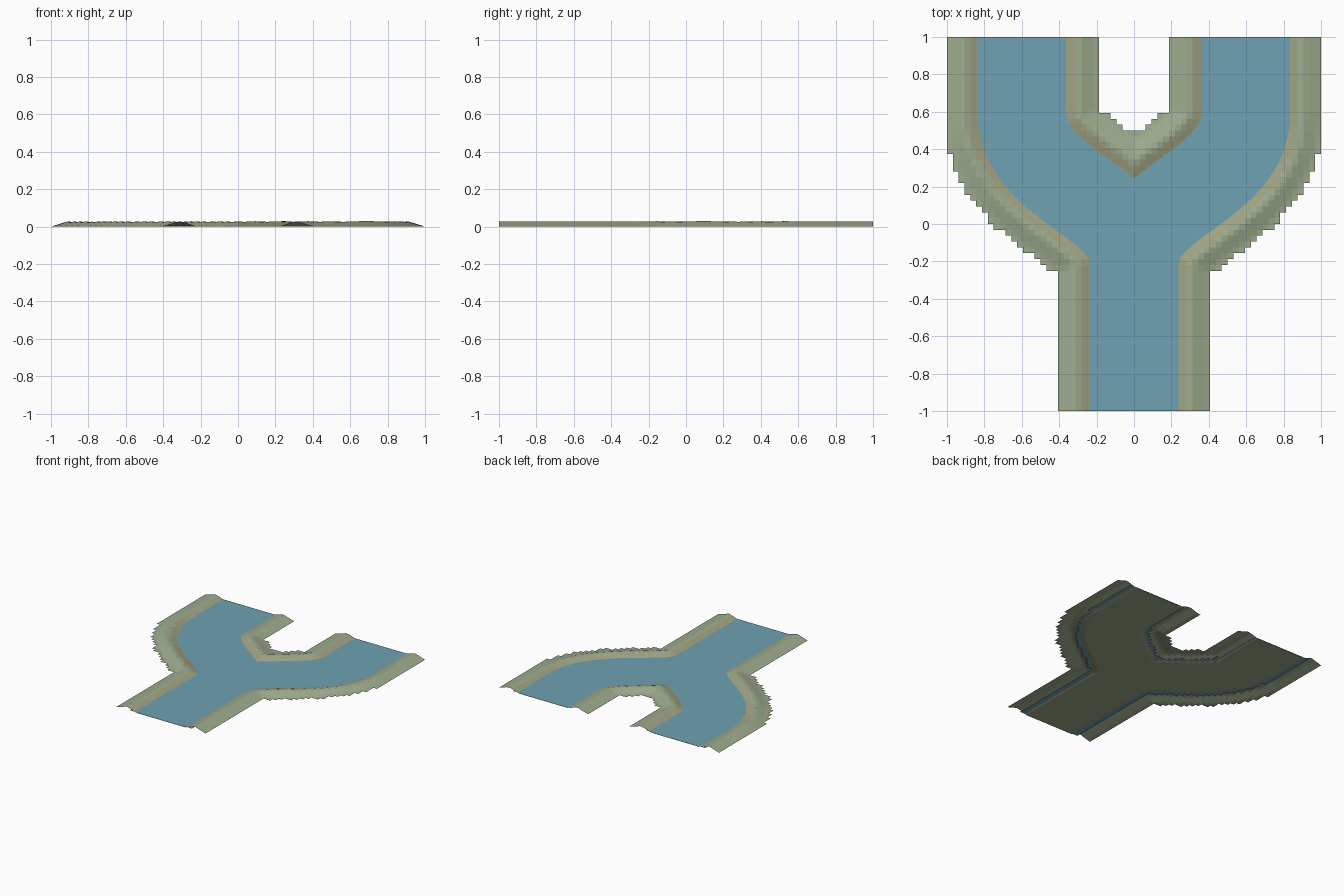
import bpy, bmesh, math
from mathutils import Vector

if "Cube" in bpy.data.objects:
    bpy.data.objects.remove(bpy.data.objects["Cube"])

N = 64                # grid cells per side
STEP = 2.0 / N
WATER_Z = 0.006


def material(name, rgb):
    m = bpy.data.materials.new(name)
    m.diffuse_color = (*rgb, 1)
    m.use_nodes = True
    m.node_tree.nodes["Principled BSDF"].inputs["Base Color"].default_value = m.diffuse_color
    return m


grass = material("bank green", (0.34, 0.41, 0.27))
mud = material("muddy green", (0.36, 0.37, 0.23))
blue = material("river blue", (0.156, 0.36, 0.445))

# Centre line of the right-hand branch: straight stem, S-bend, straight arm
bend = [Vector(p) for p in ((0, -0.2), (0, 0.13), (0.6, 0.2), (0.6, 0.6))]
path = [Vector((0, -1.5))]
for i in range(25):
    t = i / 24
    w = ((1 - t) ** 3, 3 * t * (1 - t) ** 2, 3 * t * t * (1 - t), t ** 3)
    path.append(sum((p * k for p, k in zip(bend, w)), Vector((0, 0))))
path.append(Vector((0.6, 1.5)))


def river_distance(x, y):
    """Distance to the centre line, mirrored in x."""
    p = Vector((abs(x), y))
    best = 9.0
    for a, b in zip(path, path[1:]):
        ab = b - a
        t = max(0, min(1, (p - a).dot(ab) / ab.length_squared))
        best = min(best, (a + ab * t - p).length)
    return best


# Bank cross-section: distance from centre line, height
profile = [(0, 0), (0.22, 0), (0.28, 0.021), (0.31, 0.029), (0.40, 0), (9, 0)]


def bank_height(d):
    for (d0, z0), (d1, z1) in zip(profile, profile[1:]):
        if d <= d1:
            return z0 + (z1 - z0) * (d - d0) / (d1 - d0)
    return 0


def grid_part(name, limit, height, mats, mat_rule):
    """Sheet of grid cells whose centre lies within limit of the river line."""
    bm = bmesh.new()
    verts = {}

    def vert(i, j):
        if (i, j) not in verts:
            x, y = -1 + i * STEP, -1 + j * STEP
            verts[i, j] = bm.verts.new((x, y, height(river_distance(x, y))))
        return verts[i, j]

    for i in range(N):
        for j in range(N):
            d = river_distance(-1 + (i + 0.5) * STEP, -1 + (j + 0.5) * STEP)
            if d < limit:
                f = bm.faces.new([vert(i, j), vert(i + 1, j),
                                  vert(i + 1, j + 1), vert(i, j + 1)])
                f.material_index = mat_rule(d)
    me = bpy.data.meshes.new(name)
    bm.to_mesh(me)
    bm.free()
    for m in mats:
        me.materials.append(m)
    ob = bpy.data.objects.new(name, me)
    bpy.context.collection.objects.link(ob)
    return ob


# River bed and raised banks, muddy on the inner slope
grid_part("river_banks", 0.42, bank_height, [grass, mud],
          lambda d: 1 if 0.2 < d < 0.285 else 0)

# Flat water sheet, its edge tucked into the banks
grid_part("water", 0.27, lambda d: WATER_Z, [blue], lambda d: 0)
